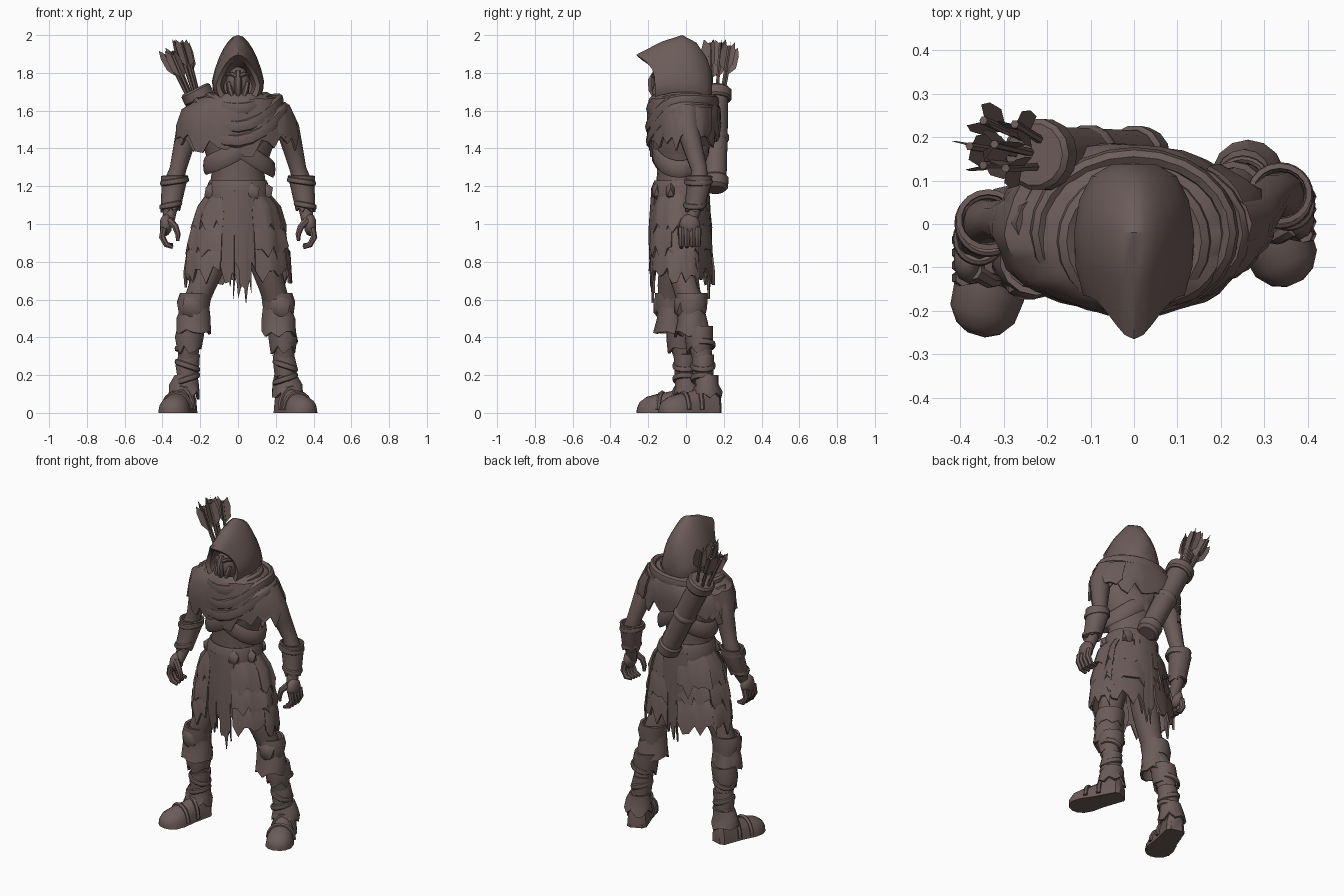
import bpy, bmesh, random
from math import sin, cos, pi, radians
from mathutils import Vector

random.seed(4)
if "Cube" in bpy.data.objects:
    bpy.data.objects.remove(bpy.data.objects["Cube"])
brown = bpy.data.materials.new("dark brown")
brown.use_nodes = True
brown.diffuse_color = (.15, .107, .1, 1)
brown.node_tree.nodes["Principled BSDF"].inputs["Base Color"].default_value = brown.diffuse_color

def finish(name, bm):
    bmesh.ops.recalc_face_normals(bm, faces=bm.faces)
    mesh = bpy.data.meshes.new(name)
    bm.to_mesh(mesh)
    bm.free()
    mesh.materials.append(brown)
    obj = bpy.data.objects.new(name, mesh)
    bpy.context.collection.objects.link(obj)
    bpy.ops.object.select_all(action="DESELECT")
    obj.select_set(True)
    bpy.context.view_layer.objects.active = obj
    bpy.ops.object.shade_smooth_by_angle(angle=radians(38))

def skin(name, rows, around=True, loop=False, thick=0):
    """Bridge rows of points into a surface, capped unless it is a sheet or a loop."""
    bm = bmesh.new()
    grid = [[bm.verts.new(p) for p in row] for row in rows]
    count = len(rows[0])
    for a, b in zip(grid, grid[1:] + grid[:1] if loop else grid[1:]):
        for i in range(count if around else count - 1):
            j = (i + 1) % count
            bm.faces.new((a[i], a[j], b[j], b[i]))
    if thick:
        bmesh.ops.recalc_face_normals(bm, faces=bm.faces)
        bmesh.ops.solidify(bm, geom=bm.faces[:], thickness=thick)
    elif not loop:
        bm.faces.new(grid[0])
        bm.faces.new(grid[-1])
    finish(name, bm)

def tube(name, path, sides=10, flat=1, ref=(0, 1, 0), loop=False):
    """Sweep an oval along (x, y, z, radius) points."""
    pts = [Vector(p[:3]) for p in path]
    rows = []
    for k, p in enumerate(pts):
        after = (k + 1) % len(pts) if loop else min(k + 1, len(pts) - 1)
        d = pts[after] - pts[k - 1 if loop else max(k - 1, 0)]
        u = d.cross(Vector(ref)).normalized() * path[k][3] * flat
        v = u.cross(d).normalized() * path[k][3]
        rows.append([p + u * cos(2 * pi * i / sides) + v * sin(2 * pi * i / sides) for i in range(sides)])
    skin(name, rows, loop=loop)

def cloth(name, rings, start=-pi, end=pi, n=36, rag=0, vee=0, thick=.012, wave=0):
    """Sheet around a vertical axis; ring is (x, y, z, rx, ry), angle zero is the front."""
    full = end - start > 6.2
    steps = n if full else n + 1
    torn = [rag * random.uniform(-.2, 1) * (1 if i % 3 else -.5) for i in range(steps)]
    rows = []
    for k, (x, y, z, rx, ry) in enumerate(rings):
        t = k / (len(rings) - 1)
        rows.append([])
        for i in range(steps):
            a = start + (end - start) * i / n
            puff = 1 + wave * t * sin(a * 9 + k)
            drop = t ** 2 * (torn[i] + vee * max(0, cos(a)) ** 3)
            rows[-1].append((x + rx * puff * sin(a), y - ry * puff * cos(a), z - drop))
    skin(name, rows, around=full, thick=thick)

def blob(name, centre, size, detail=2):
    bm = bmesh.new()
    bmesh.ops.create_icosphere(bm, subdivisions=detail, radius=1)
    bmesh.ops.scale(bm, vec=size, verts=bm.verts)
    bmesh.ops.translate(bm, vec=centre, verts=bm.verts)
    finish(name, bm)

def band(name, centre, rx, ry, rise, vee, r, flat):
    """Closed roll around the body, tilted sideways and dipping in front."""
    x, y, z = centre
    tube(name, [(x + rx * sin(a), y - ry * cos(a), z + rise * sin(a) - vee * max(0, cos(a)) ** 2, r)
                for a in [pi * i / 12 for i in range(24)]], sides=8, flat=flat, ref=(0, 0, 1), loop=True)

# Torso and hips
skin("torso", [[(rx * sin(pi * i / 10), -.03 - ry * cos(pi * i / 10), z) for i in range(20)]
               for z, rx, ry in ((.93, .13, .1), (1.08, .16, .125), (1.2, .15, .13), (1.28, .138, .122),
                                 (1.38, .175, .135), (1.48, .215, .14), (1.58, .21, .13), (1.66, .1, .1))])

# Hood: pointed arches from the inner recess round to the back
rows = []
for y, w, low, top, peak in ((-.07, .075, 1.66, 1.83, 0), (-.155, .092, 1.65, 1.865, .075),
                             (-.165, .116, 1.62, 1.895, .1), (-.1, .134, 1.6, 1.965, .03),
                             (-.02, .138, 1.58, 2, 0), (.055, .126, 1.58, 1.96, 0),
                             (.11, .098, 1.6, 1.88, 0), (.138, .05, 1.66, 1.8, 0)):
    rows.append([])
    for i in range(24):
        a, up = pi * i / 12, max(0, cos(pi * i / 12))
        rows[-1].append((w * sin(a) * (1 - .3 * up), y - peak * up ** 3,
                         low + (top - low) * (.42 + cos(a) * (.58 if up else .42))))
skin("hood", rows)

# Masked face
blob("face", (0, -.11, 1.74), (.066, .065, .095))
tube("mask_ridge", [(0, -.16, 1.81, .014), (0, -.185, 1.76, .02), (0, -.18, 1.71, .022), (0, -.16, 1.66, .01)], 6)
for s, side in ((-1, "right"), (1, "left")):
    tube(side + "_brow", [(s * .008, -.175, 1.78, .011), (s * .035, -.165, 1.795, .012),
                          (s * .06, -.135, 1.79, .008)], sides=6, ref=(0, 0, 1))
    tube(side + "_cheek", [(s * .05, -.15, 1.75, .012), (s * .042, -.165, 1.71, .015), (s * .025, -.165, 1.66, .01)], 6)

# Mantle and scarf folds
cloth("mantle", [(0, -.04, 1.69, .13, .13), (.005, -.02, 1.665, .21, .175), (-.02, -.01, 1.61, .275, .195),
                 (-.02, -.01, 1.53, .302, .195), (-.015, -.01, 1.46, .315, .185)], n=42, rag=.065, vee=.06, wave=.03)
band("neck_roll", (0, -.04, 1.66), .155, .145, 0, .05, .038, .7)
band("scarf_fold", (0, -.02, 1.645), .22, .175, .01, .13, .036, .6)
band("lower_scarf_fold", (0, -.02, 1.59), .25, .175, .02, .15, .036, .5)
band("quiver_strap", (0, -.03, 1.43), .185, .14, -.14, .02, .045, .3)
band("chest_wrap", (0, -.03, 1.41), .17, .14, .1, .02, .05, .3)

# Belt with pouches
cloth("belt", [(0, -.03, z, r, r - .014) for z, r in ((1.23, .152), (1.19, .168), (1.14, .168))], rag=.01, thick=.02)
for a in (-1.1, .5, 1.2, 2.4):
    blob("pouch", (.155 * sin(a), -.03 - .142 * cos(a), 1.17), (.045, .03, .05), 1)

# Layered ragged skirt: each flap starts narrow and flares past the one below
for k in range(3):
    z, r, depth = 1.16 - .12 * k, .165 + .027 * k, .132 + .006 * k
    for s, side in ((-1, "right"), (1, "left")):
        for j in range(3):
            a, b = sorted((s * (.35 + .85 * j), s * (1.3 + .85 * j)))
            out, fall = random.uniform(0, .016), random.uniform(-.02, .02)
            cloth(side + "_skirt_flap", [(0, -.03, z + .03, r - .02, depth - .01),
                                         (0, -.03, z - .07, r + .045 + out, depth + .016 + out),
                                         (0, -.03, z - .18 + fall, r + .075 - .01 * k + out, depth + .026 + out)],
                  start=a, end=b, n=7, rag=.075, wave=.03)

# Long tabards, front and back
for name, mid, width, low in (("front_tabard", 0, .5, .77), ("front_tatter", .2, .17, .66),
                              ("front_side_tatter", -.3, .2, .76), ("back_tabard", pi, .5, .79),
                              ("back_tatter", pi - .1, .22, .7)):
    cloth(name, [(0, -.03, 1.18, .172, .154), (0, -.03, .95, .2, .168), (0, -.03, low, .2, .158)],
          start=mid - width, end=mid + width, n=7, rag=.1, wave=.02)

# Legs from hip to ankle, with the direction of each foot
legs = {"right": (-1, [(-.09, -.04, .98, .09), (-.14, -.06, .8, .082), (-.19, -.08, .67, .07), (-.235, -.08, .55, .066),
                       (-.258, -.03, .4, .063), (-.268, -.005, .26, .05), (-.285, .005, .08, .048)], (-.09, -.3, 0)),
        "left": (1, [(.09, -.03, .98, .09), (.14, -.035, .8, .082), (.18, 0, .67, .07), (.215, .03, .55, .066),
                     (.238, .07, .4, .063), (.25, .09, .26, .05), (.262, .11, .08, .048)], (.125, -.285, 0))}
for side, (s, path, aim) in legs.items():
    tube(side + "_leg", path, sides=12)
    knee, calf, shin, ankle = [Vector(p[:3]) for p in path[3:]]
    # Knee guard, shin wraps and boot collar
    for part, (x, y, z), top, low, wide, narrow in (
            ("_knee_cuff", knee, .085, -.01, .084, .08), ("_knee_guard", knee, .02, -.12, .074, .094),
            ("_calf_wrap", calf, .06, -.06, .074, .066), ("_shin_wrap", shin, .05, -.07, .058, .054),
            ("_boot_collar", ankle, .12, .02, .062, .084)):
        mid = (wide + narrow) / 2 + .008
        cloth(side + part, [(x - s * .01, y, z + top, wide, wide), (x, y, z + (top + low) / 2, mid, wide),
                            (x, y, z + low, narrow, narrow)], n=14, rag=.03, thick=.014)
    blob(side + "_knee_cap", knee + Vector((s * .01, -.055, .015)), (.06, .045, .075), 1)
    for z, lean in ((.1, .02), (-.01, -.02), (-.08, .02)):
        band(side + "_shin_strap", shin + Vector((0, 0, z)), .058, .058, lean, 0, .016, .6)
    # Boot: flat-bottomed arches from heel to toe, with two straps
    aim = Vector(aim)
    ahead = aim.normalized()
    across = Vector((-ahead.y, ahead.x, 0))
    heel = Vector((ankle.x, ankle.y, 0)) - ahead * .07

    def arch(t, w, h):
        turns = [pi * i / 8 for i in range(9)]
        return [heel + aim * t + across * w * cos(a) + Vector((0, 0, .018 + (h - .018) * sin(a))) for a in turns]

    skin(side + "_boot", [arch(t, w, h) + [heel + aim * t + across * w * e for e in (-1.04, 1.04)]
                          for t, w, h in ((0, .035, .1), (.06, .056, .15), (.25, .06, .16), (.5, .066, .115),
                                          (.75, .08, .1), (.93, .074, .085), (1.04, .05, .06), (1.09, .02, .03))])
    for t, w, h in ((.4, .066, .135), (.66, .076, .105)):
        tube(side + "_boot_strap", [(*p, .014) for p in arch(t, w, h)], sides=6, ref=ahead)

# Arms, bracers and curled hands
for s, side, back, reach in ((-1, "right", .01, -.09), (1, "left", .07, -.05)):
    def at(x, y, z, *rest):
        return (s * x, y, z, *rest)

    y = back + reach
    tube(side + "_arm", [at(.21, 0, 1.6, .07), at(.265, .01, 1.5, .062), at(.288, back / 2, 1.41, .054),
                         at(.318, back, 1.29, .044), at(.34, back, 1.22, .052),
                         at(.362, back + reach * .6, 1.06, .036), at(.37, y, 1, .03)])
    cloth(side + "_bracer", [at(.335, back, 1.255, .074, .07), at(.34, back, 1.21, .066, .066),
                             at(.358, back + reach * .5, 1.08, .052, .052)], n=18, rag=.02)
    for x, z, t, r in ((.336, 1.225, .1, .066), (.356, 1.1, .5, .05)):
        band(side + "_bracer_strap", at(x, back + reach * t, z), r, r, s * -.01, 0, .016, .7)
    cloth(side + "_shoulder_tatter", [at(.1, 0, 1.62, .16, .15), at(.1, 0, 1.54, .21, .155), at(.1, 0, 1.46, .22, .15)],
          start=s * pi / 2 - 1.1, end=s * pi / 2 + 1.1, n=12, rag=.08, wave=.03)
    blob(side + "_palm", at(.382, y, .995), (.034, .056, .06))
    for k in range(4):
        fy = y - .044 + .029 * k
        tube(side + "_finger", [at(.392, fy, .98, .019), at(.402, fy, .93, .018), at(.38, fy, .89, .016),
                                at(.345, fy, .876 + .004 * k, .01)], sides=7)
    tube(side + "_thumb", [at(.365, y - .03, 1.02, .02), at(.332, y - .05, .985, .018),
                           at(.318, y - .05, .945, .015), at(.32, y - .05, .91, .009)], sides=7)

# Quiver slung across the back
low, high = Vector((.02, .155, 1.2)), Vector((-.222, .16, 1.7))
for name, steps in (("quiver", ((-.03, .035), (0, .06), (.5, .064), (.98, .066), (1, .05))),
                    ("quiver_rim", ((.91, .074), (.93, .083), (1.01, .083), (1.03, .072))),
                    ("quiver_band", ((.48, .064), (.5, .071), (.53, .071), (.55, .064))),
                    ("quiver_base", ((-.04, .05), (-.01, .068), (.08, .072), (.1, .062)))):
    tube(name, [(*low.lerp(high, t), r) for t, r in steps], sides=14)

# Arrows with three feathered vanes each
for dx, dy, lift in ((-.045, 0, 0), (.02, -.04, .04), (.03, .035, .025), (-.02, .045, .01),
                     (-.025, -.035, -.01), (.005, 0, .045)):
    root = high + Vector((dx * .7, dy * .7, -.05))
    way = ((high - low).normalized() + Vector((dx * 3 + .12, dy * 2 + .06, 0))).normalized()
    tip = root + way * (.28 + lift)
    tube("arrow_shaft", [(*root, .01), (*tip, .01)], sides=6)
    bm = bmesh.new()
    for i in range(3):
        out = Vector((cos(2 * pi * i / 3 + dx * 30), sin(2 * pi * i / 3 + dx * 30), 0)) * .042
        bm.faces.new([bm.verts.new(tip + way * t + out * w)
                      for t, w in ((-.14, 0), (-.1, 1), (-.03, 1.1), (.02, .8), (-.01, 0))])
    bmesh.ops.solidify(bm, geom=bm.faces[:], thickness=.006)
    finish("arrow_feathers", bm)
